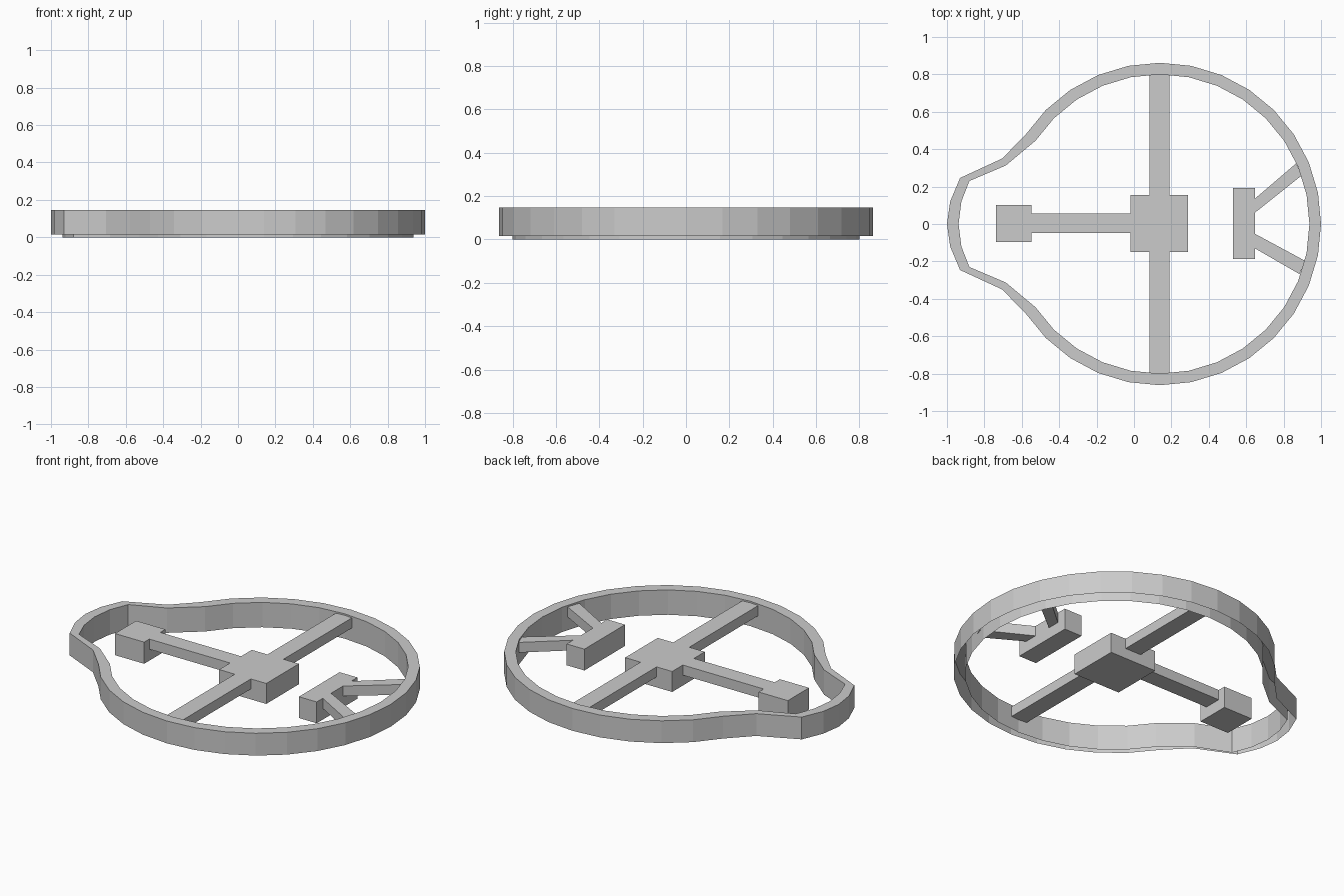
import bpy, bmesh, math

if "Cube" in bpy.data.objects:
    bpy.data.objects.remove(bpy.data.objects["Cube"])

CX = 0.138                 # centre of the round part of the rim
TOP, ARM_LOW, LOW = 0.138, 0.078, 0.017


def finish(bm, name):
    bmesh.ops.recalc_face_normals(bm, faces=bm.faces)
    me = bpy.data.meshes.new(name)
    bm.to_mesh(me)
    bm.free()
    ob = bpy.data.objects.new(name, me)
    bpy.context.collection.objects.link(ob)
    return ob


def prism(name, pts, z0, z1):
    """Closed flat-sided solid from a plan outline."""
    bm = bmesh.new()
    lo = [bm.verts.new((x, y, z0)) for x, y in pts]
    hi = [bm.verts.new((x, y, z1)) for x, y in pts]
    bm.faces.new(lo)
    bm.faces.new(hi)
    for i in range(len(pts)):
        j = (i + 1) % len(pts)
        bm.faces.new((lo[i], lo[j], hi[j], hi[i]))
    return finish(bm, name)


def block(name, x0, x1, y0, y1, z0, z1):
    return prism(name, [(x0, y0), (x1, y0), (x1, y1), (x0, y1)], z0, z1)


def outline(radius, lobe):
    """Round arc in 11.25 degree steps, then the lobe, mirrored across y."""
    half = [(CX + radius * math.cos(math.radians(11.25 * i)),
             radius * math.sin(math.radians(11.25 * i))) for i in range(14)] + lobe
    return half + [(x, -y) for x, y in reversed(half[1:-1])]


# Rim: outer wall, top edge and slightly deeper inner wall, open underneath
outer = outline(0.862, [(-0.705, 0.35), (-0.93, 0.246), (-0.983, 0.12), (-1.0, 0)])
inner = outline(0.80, [(-0.685, 0.313), (-0.88, 0.23), (-0.923, 0.12), (-0.938, 0)])
bm = bmesh.new()
loops = [[bm.verts.new((x, y, z)) for x, y in pts]
         for pts, z in ((outer, 0.015), (outer, 0.147), (inner, 0.147), (inner, 0.0))]
n = len(outer)
for a, b in zip(loops, loops[1:]):
    for i in range(n):
        j = (i + 1) % n
        bm.faces.new((a[i], a[j], b[j], b[i]))
finish(bm, "rim")

# Hub with its cross bar and long arm
block("hub", -0.018, 0.29, -0.15, 0.155, LOW, TOP)
block("cross_bar", 0.084, 0.189, -0.80, 0.80, ARM_LOW, TOP)
block("long_arm", -0.64, 0.0, -0.048, 0.055, ARM_LOW, TOP)

# End blocks on either side
block("left_block", -0.738, -0.547, -0.096, 0.102, LOW - 0.007, TOP)
block("right_block", 0.53, 0.646, -0.187, 0.193, LOW - 0.005, TOP)

# Slanted struts from the right block to the rim
prism("back_strut", [(0.64, 0.055), (0.646, 0.06), (0.895, 0.258), (0.868, 0.325),
                     (0.646, 0.135), (0.64, 0.13)], ARM_LOW, TOP)
prism("front_strut", [(0.64, -0.048), (0.64, -0.126), (0.646, -0.13),
                      (0.885, -0.268), (0.915, -0.197), (0.646, -0.052)], ARM_LOW, TOP)
